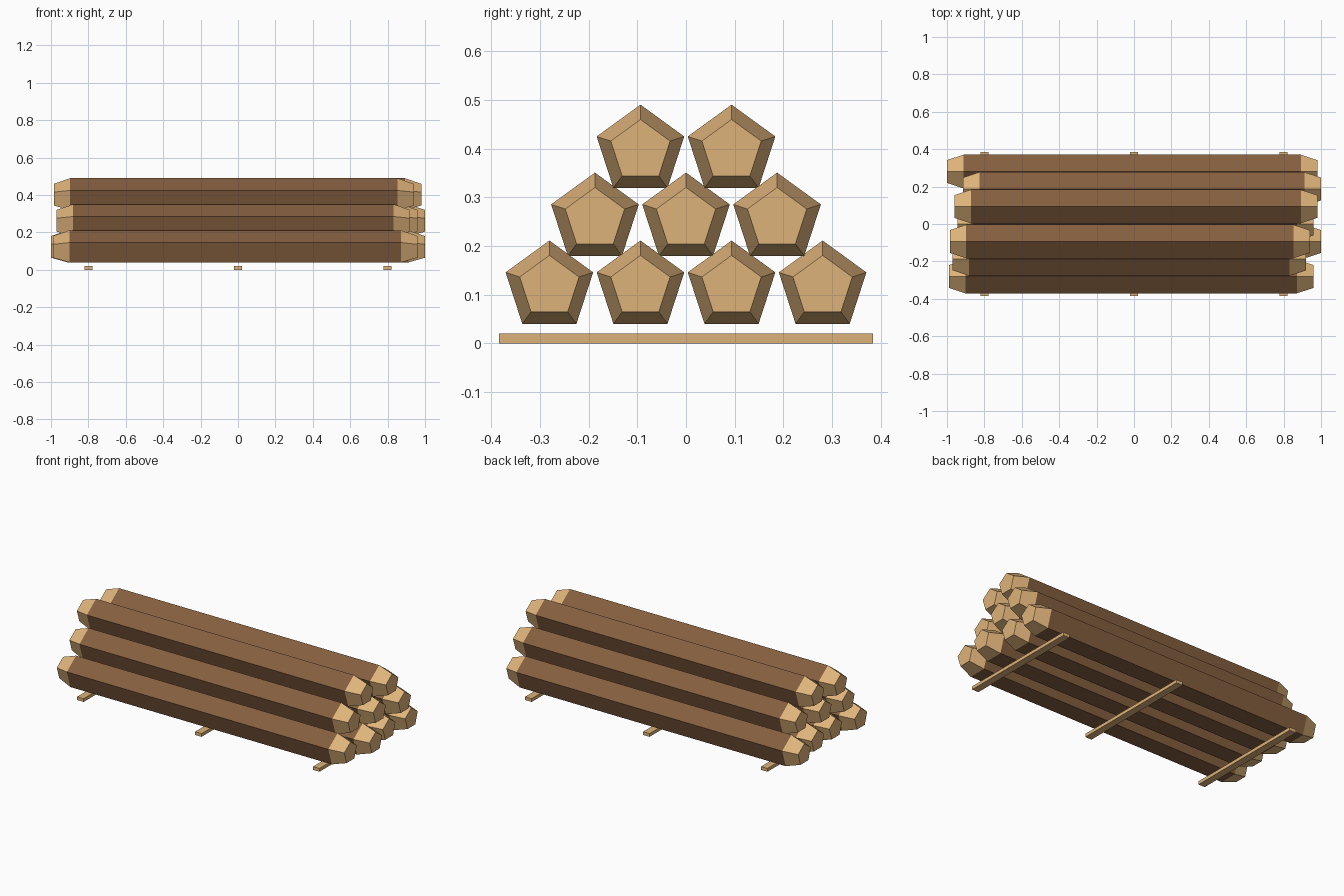
import bpy, bmesh, math

if "Cube" in bpy.data.objects:
    bpy.data.objects.remove(bpy.data.objects["Cube"])


def material(name, color):
    m = bpy.data.materials.new(name)
    m.diffuse_color = (*color, 1)
    m.use_nodes = True
    m.node_tree.nodes["Principled BSDF"].inputs["Base Color"].default_value = m.diffuse_color
    return m


bark = material("bark brown", (0.235, 0.114, 0.050))
wood = material("cut wood tan", (0.730, 0.450, 0.195))

RADIUS, END_RADIUS, TAPER = 0.0945, 0.064, 0.088
SPACING, ROW_STEP, BASE_Z = 0.187, 0.1395, 0.1165


def finish(bm, name, mats):
    bmesh.ops.recalc_face_normals(bm, faces=bm.faces)
    mesh = bpy.data.meshes.new(name)
    bm.to_mesh(mesh)
    bm.free()
    for m in mats:
        mesh.materials.append(m)
    obj = bpy.data.objects.new(name, mesh)
    bpy.context.collection.objects.link(obj)
    return obj


def make_log(name, y, z, x0, x1):
    """Five-sided log with tapered, bare-wood ends."""
    bm = bmesh.new()
    stations = [(x0, END_RADIUS), (x0 + TAPER, RADIUS),
                (x1 - TAPER, RADIUS), (x1, END_RADIUS)]
    rings = []
    for x, r in stations:
        angles = [math.tau * i / 5 for i in range(5)]
        rings.append([bm.verts.new((x, y + r * math.sin(a), z + r * math.cos(a)))
                      for a in angles])
    for k in range(3):
        for i in range(5):
            j = (i + 1) % 5
            f = bm.faces.new((rings[k][i], rings[k][j], rings[k + 1][j], rings[k + 1][i]))
            f.material_index = 0 if k == 1 else 1
    for ring in (rings[0], rings[-1]):
        bm.faces.new(ring).material_index = 1
    finish(bm, name, [bark, wood])


# Log rows from bottom to top; each log is (left end, right end), front to back
rows = [
    [(-0.99, 0.96), (-0.95, 1.0), (-0.96, 0.96), (-1.0, 0.98)],
    [(-0.97, 0.92), (-0.945, 0.96), (-0.915, 1.0)],
    [(-0.985, 0.94), (-0.96, 0.98)],
]
for r, row in enumerate(rows):
    for i, (x0, x1) in enumerate(row):
        y = (i - (len(row) - 1) / 2) * SPACING
        make_log(f"log_row{r + 1}_{i + 1}", y, BASE_Z + r * ROW_STEP, x0, x1)

# Support slats under the stack
for i, x in enumerate((-0.8, 0.0, 0.8)):
    bm = bmesh.new()
    bmesh.ops.create_cube(bm, size=1)
    bmesh.ops.scale(bm, vec=(0.044, 0.768, 0.02), verts=bm.verts)
    bmesh.ops.translate(bm, vec=(x, 0, 0.01), verts=bm.verts)
    finish(bm, f"support_slat_{i + 1}", [wood])
